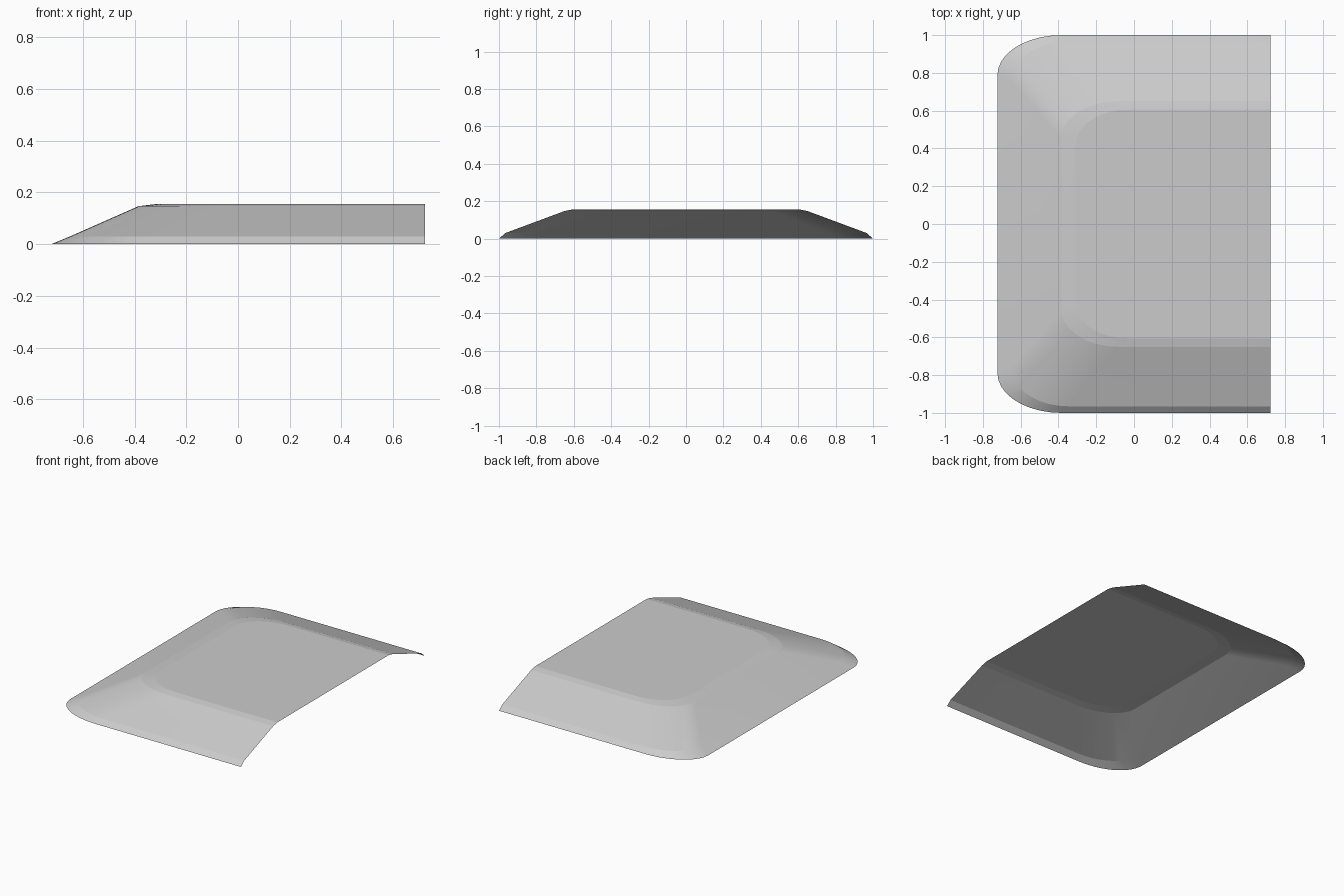
import bpy, bmesh
from math import sin, cos, pi, radians

cube = bpy.data.objects.get("Cube")
if cube:
    bpy.data.objects.remove(cube, do_unlink=True)

OPEN_X = 0.723      # open end of the shell
SEGMENTS = 9        # steps around each rounded corner

# Outlines from rim to top: height, closed end x, half width, corner radii
OUTLINES = [
    (0.000, -0.723, 1.000, 0.34, 0.21),
    (0.030, -0.650, 0.965, 0.30, 0.21),
    (0.147, -0.385, 0.650, 0.30, 0.20),
    (0.156, -0.310, 0.605, 0.27, 0.19),
]


def outline(z, end_x, half, rx, ry):
    """U-shaped outline with two rounded corners, open towards +x."""
    side = [(OPEN_X, -half, z)]
    for i in range(SEGMENTS + 1):
        a = i / SEGMENTS * pi / 2
        side.append((end_x + rx * (1 - sin(a)), -half + ry * (1 - cos(a)), z))
    return side + [(x, -y, z) for x, y, z in reversed(side)]


# Open shell: sloped walls bridged between outlines, then the flat top
bm = bmesh.new()
rings = [[bm.verts.new(p) for p in outline(*o)] for o in OUTLINES]
for low, high in zip(rings, rings[1:]):
    for i in range(len(low) - 1):
        bm.faces.new((low[i + 1], low[i], high[i], high[i + 1]))
bm.faces.new(list(reversed(rings[-1])))
bm.normal_update()
if bm.faces[-1:][0].normal.z < 0:
    bmesh.ops.reverse_faces(bm, faces=bm.faces[:])

mesh = bpy.data.meshes.new("sloped_shell")
bm.to_mesh(mesh)
bm.free()
shell = bpy.data.objects.new("sloped_shell", mesh)
bpy.context.collection.objects.link(shell)

# Plain grey surface
grey = bpy.data.materials.new("light_grey")
grey.use_nodes = True
colour = (0.6, 0.6, 0.6, 1)
grey.diffuse_color = colour
grey.node_tree.nodes["Principled BSDF"].inputs["Base Color"].default_value = colour
mesh.materials.append(grey)

# Smooth corners with crisp lines between the bands
bpy.context.view_layer.objects.active = shell
shell.select_set(True)
bpy.ops.object.shade_smooth_by_angle(angle=radians(6))
